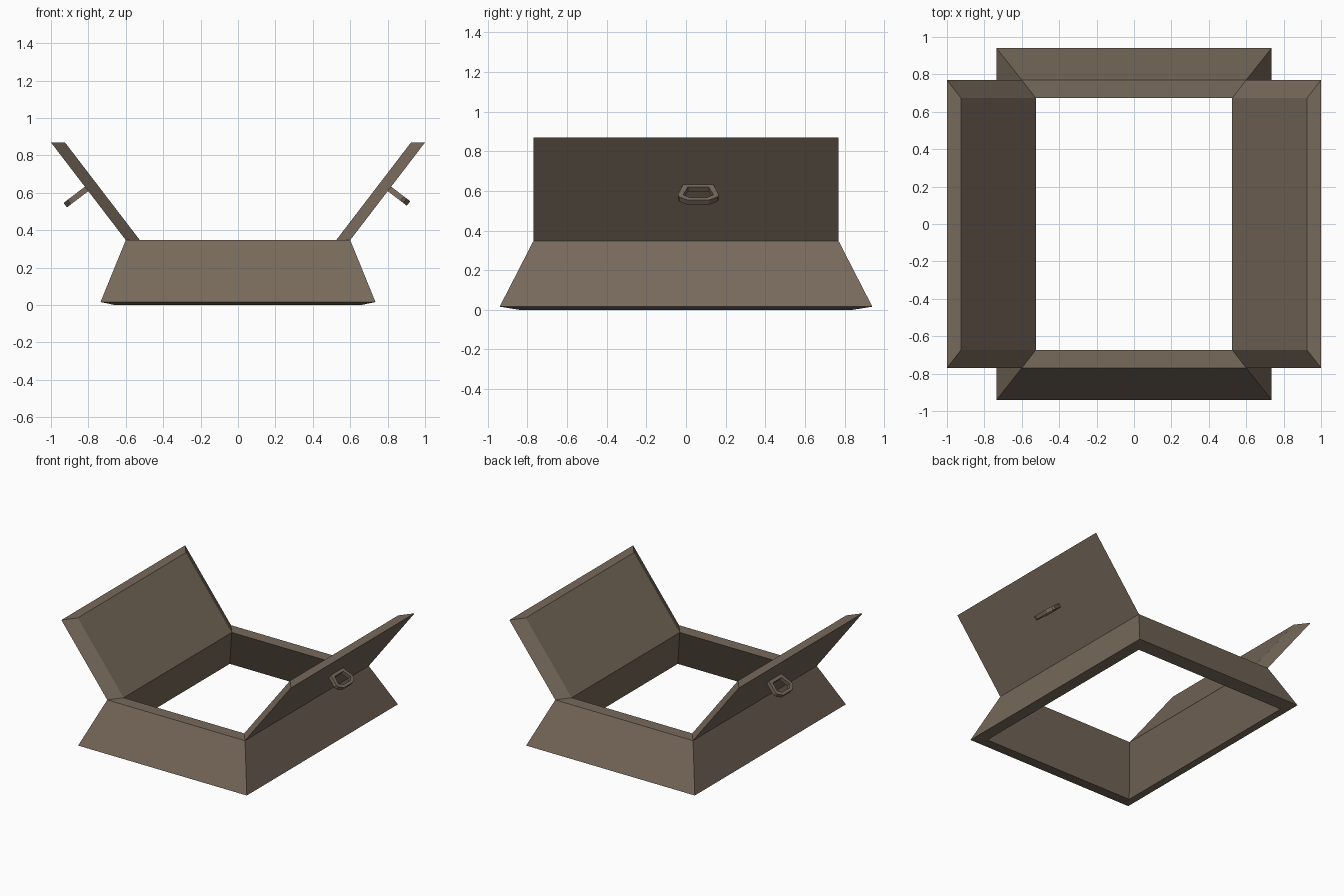
import bpy, bmesh
from mathutils import Vector

if "Cube" in bpy.data.objects:
    bpy.data.objects.remove(bpy.data.objects["Cube"])

mat = bpy.data.materials.new("brown cardboard")
mat.diffuse_color = (0.185, 0.142, 0.104, 1)
mat.use_nodes = True
mat.node_tree.nodes["Principled BSDF"].inputs["Base Color"].default_value = mat.diffuse_color


def make(name, verts, faces):
    me = bpy.data.meshes.new(name)
    me.from_pydata([tuple(v) for v in verts], [], faces)
    bm = bmesh.new()
    bm.from_mesh(me)
    bmesh.ops.remove_doubles(bm, verts=bm.verts, dist=1e-5)
    bmesh.ops.recalc_face_normals(bm, faces=bm.faces)
    bm.to_mesh(me)
    bm.free()
    me.materials.append(mat)
    ob = bpy.data.objects.new(name, me)
    bpy.context.collection.objects.link(ob)
    return ob


def tube(loops, n, close):
    """Quads joining consecutive loops of n points; optionally back to the first."""
    faces = []
    for k in range(loops if close else loops - 1):
        a, b = k * n, ((k + 1) % loops) * n
        for i in range(n):
            j = (i + 1) % n
            faces.append((a + i, a + j, b + j, b + i))
    return faces


def rect(x, y, z):
    return [(-x, -y, z), (x, -y, z), (x, y, z), (-x, y, z)]


# Sloping hollow frame: outer bottom, outer top, inner top, inner bottom
verts = rect(.735, .94, .016) + rect(.6, .77, .347) + rect(.525, .673, .347) + rect(.66, .84, 0)
faces = tube(4, 4, True)
# leave the left and right top faces open where the flaps grow out
faces = [f for i, f in enumerate(faces) if i not in (5, 7)]
make("frame", verts, faces)


# Mitred flaps, open at the joint with the frame
def flap(name, s):
    base = [(.525, -.673), (.6, -.77), (.6, .77), (.525, .673)]
    v = [(s * x, y, .347) for x, y in base] + [(s * (x + .4), y, .869) for x, y in base]
    ob = make(name, v, tube(2, 4, False) + [(4, 5, 6, 7)])
    # make sure the normals point away from the flap's middle
    c = Vector((s * .7625, 0, .608))
    bm = bmesh.new()
    bm.from_mesh(ob.data)
    for f in bm.faces:
        if f.normal.dot(f.calc_center_median() - c) < 0:
            f.normal_flip()
    bm.to_mesh(ob.data)
    bm.free()


# D-shaped ring handles standing square to the flap's outer face
def handle(name, s, length):
    half_out = [(.075, -.005), (.103, .082), (.096, .1), (.055, .123)]
    half_in = [(.053, .022), (.076, .08), (.072, .086), (.045, .103)]
    outer = half_out + [(-y, d) for y, d in reversed(half_out)]
    inner = half_in + [(-y, d) for y, d in reversed(half_in)]
    along = Vector((.795 * s, 0, -.606))
    up = Vector((.606 * s, 0, .795))
    base = Vector((.809 * s, .062, .621))

    def ring(pts, t):
        return [base + along * (d * length) + up * t + Vector((0, y, 0)) for y, d in pts]
    t = .015
    v = ring(outer, -t) + ring(outer, t) + ring(inner, t) + ring(inner, -t)
    make(name, v, tube(4, len(outer), True))


for side, s, length in (("right", 1, 1.05), ("left", -1, 1.17)):
    flap(side + "_flap", s)
    handle(side + "_handle", s, length)
